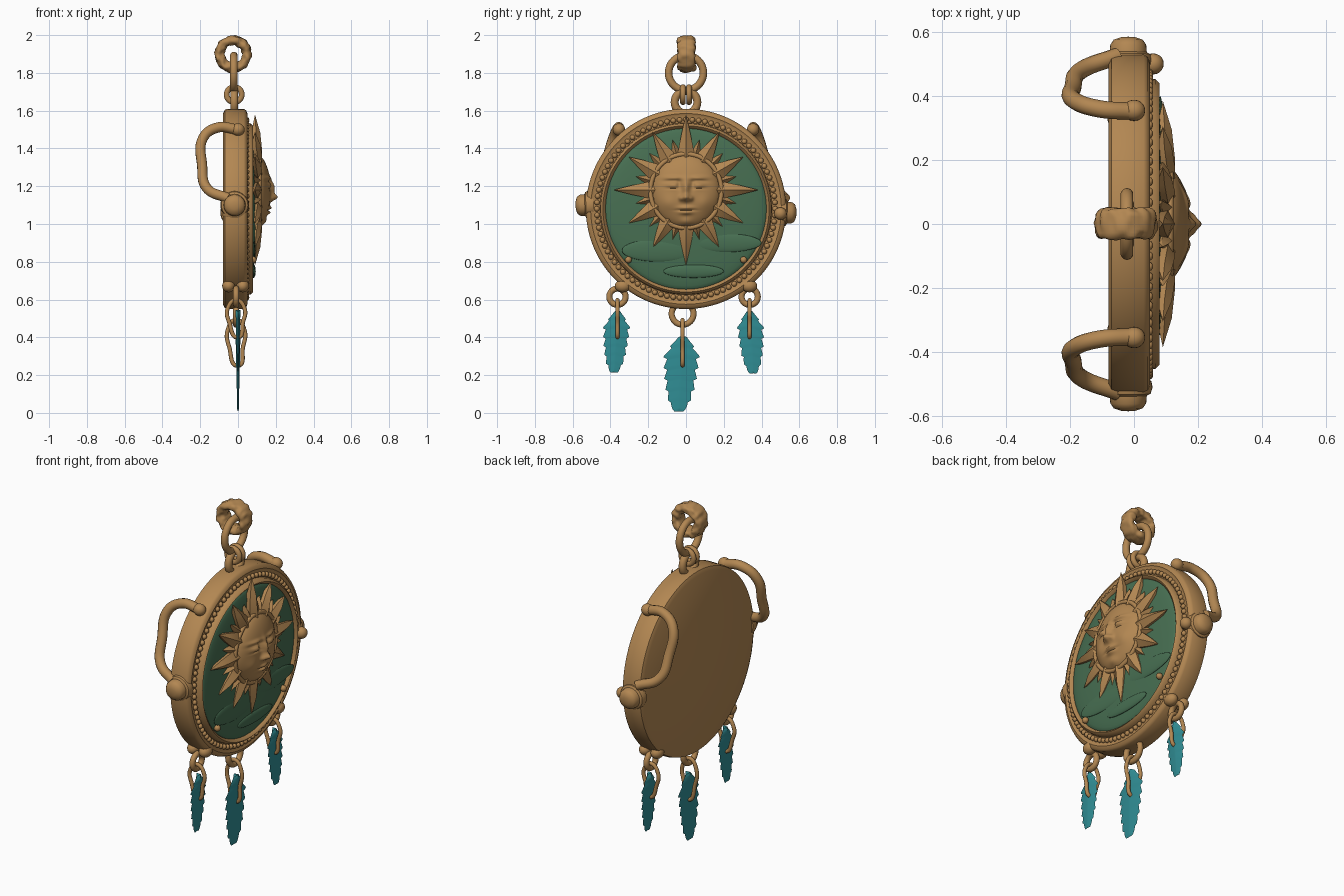
import bpy, bmesh, math
from math import sin, cos, pi, radians, exp, sqrt
from mathutils import Vector, noise

if "Cube" in bpy.data.objects:
    bpy.data.objects.remove(bpy.data.objects["Cube"])

CZ = 1.08           # height of the medallion centre
SUN_Z = 1.18        # height of the sun centre
AXIS_X = (0, pi / 2, 0)
AXIS_Y = (pi / 2, 0, 0)


def material(name, rgb):
    m = bpy.data.materials.new(name)
    m.use_nodes = True
    m.diffuse_color = (*rgb, 1)
    m.node_tree.nodes["Principled BSDF"].inputs["Base Color"].default_value = (*rgb, 1)
    return m


BRONZE = material("bronze", (0.45, 0.243, 0.085))
GREEN = material("green enamel", (0.064, 0.16, 0.085))
TEAL = material("teal feather", (0.03, 0.27, 0.30))


def finish(ob, name, mat, angle=40):
    ob.name = name
    ob.data.materials.clear()
    ob.data.materials.append(mat)
    bpy.ops.object.select_all(action="DESELECT")
    ob.select_set(True)
    bpy.context.view_layer.objects.active = ob
    bpy.ops.object.shade_smooth_by_angle(angle=radians(angle))
    return ob


def from_bmesh(bm, name, mat, angle=40):
    bmesh.ops.recalc_face_normals(bm, faces=bm.faces)
    me = bpy.data.meshes.new(name)
    bm.to_mesh(me)
    bm.free()
    ob = bpy.data.objects.new(name, me)
    bpy.context.collection.objects.link(ob)
    return finish(ob, name, mat, angle)


def lathe(name, profile, mat, origin=(0, 0, CZ), direction=(1, 0, 0), steps=96):
    """Spin (radius, height) points about a direction."""
    bm = bmesh.new()
    vs = [bm.verts.new((r, 0, h)) for r, h in profile]
    es = [bm.edges.new(p) for p in zip(vs, vs[1:])]
    bmesh.ops.spin(bm, geom=vs + es, cent=(0, 0, 0), axis=(0, 0, 1), angle=2 * pi, steps=steps)
    bmesh.ops.remove_doubles(bm, verts=bm.verts, dist=1e-4)
    turn = Vector((0, 0, 1)).rotation_difference(Vector(direction))
    for v in bm.verts:
        v.co = turn @ v.co + Vector(origin)
    return from_bmesh(bm, name, mat)


def ball(name, loc, scale, mat=BRONZE, seg=20):
    bpy.ops.mesh.primitive_uv_sphere_add(segments=seg, ring_count=seg // 2, location=loc)
    ob = bpy.context.object
    ob.scale = scale if isinstance(scale, tuple) else (scale,) * 3
    return finish(ob, name, mat, 80)


def ring(name, loc, major, minor, rot, seg=40):
    bpy.ops.mesh.primitive_torus_add(location=loc, rotation=rot, major_radius=major,
                                     minor_radius=minor, major_segments=seg, minor_segments=14)
    return finish(bpy.context.object, name, BRONZE, 80)


def tube(name, pts, radius, closed=False):
    cu = bpy.data.curves.new(name, "CURVE")
    cu.dimensions = "3D"
    cu.bevel_depth = radius
    cu.bevel_resolution = 4
    cu.use_fill_caps = True
    sp = cu.splines.new("BEZIER")
    sp.bezier_points.add(len(pts) - 1)
    for b, p in zip(sp.bezier_points, pts):
        b.co = p
        b.handle_left_type = b.handle_right_type = "AUTO"
    sp.use_cyclic_u = closed
    ob = bpy.data.objects.new(name, cu)
    bpy.context.collection.objects.link(ob)
    bpy.ops.object.select_all(action="DESELECT")
    ob.select_set(True)
    bpy.context.view_layer.objects.active = ob
    bpy.ops.object.convert(target="MESH")
    return finish(bpy.context.object, name, BRONZE, 60)


# Medallion case with raised rims
lathe("medallion_case", [(0, -.08), (.505, -.08), (.525, -.07), (.53, -.05), (.53, .03),
                         (.522, .043), (.505, .05), (.49, .043), (.455, .043), (.452, .068),
                         (.44, .08), (.428, .07), (.42, .045), (0, .045)], BRONZE)

# Domed enamel plate
lathe("enamel_dome", [(.428, .045)] + [(.428 * cos(a), .06 + .035 * sin(a)) for a in
                                      [i * pi / 20 for i in range(10)]] + [(0, .095)], GREEN)

# Low hills on the enamel
for y, z, w, h in [(.2, .9, .2, .05), (-.14, .86, .2, .06), (.04, .75, .16, .035)]:
    ball("enamel_hill", (.082, y, z), (.012, w, h), GREEN, 32)

# Bead ring, joined as one mesh
bm = bmesh.new()
for i in range(88):
    a = 2 * pi * i / 88
    geo = bmesh.ops.create_uvsphere(bm, u_segments=10, v_segments=6, radius=.0145)
    bmesh.ops.translate(bm, verts=geo["verts"], vec=(.046, .472 * cos(a), CZ + .472 * sin(a)))
from_bmesh(bm, "bead_ring", BRONZE, 80)

# Sun rays: ridged blades, long and short in turn
bm = bmesh.new()
for i in range(24):
    a = pi / 2 + i * pi / 12
    if i % 2:
        length, half, top = .275, .024, .118
    else:
        length, half, top = .345 + .055 * abs(sin(a)) ** 12 + .04 * abs(cos(a)) ** 12, .042, .128
    out, side = Vector((0, cos(a), sin(a))), Vector((0, -sin(a), cos(a)))
    mid = Vector((0, 0, SUN_Z))
    loops = []
    for r, w, ridge, low in [(.15, half * .8, top, .075), (.205, half, top, .075),
                             (.205 + (length - .205) * .5, half * .55, top - .01, .07)]:
        c = mid + out * r
        loops.append([bm.verts.new(c + s * w * side + Vector((x, 0, 0)))
                      for s, x in [(-1, low), (-1, ridge - .022), (0, ridge), (1, ridge - .022), (1, low)]])
    tip = bm.verts.new(mid + out * length + Vector((.09, 0, 0)))
    for p, q in zip(loops, loops[1:]):
        for k in range(5):
            bm.faces.new((p[k], p[k - 1], q[k - 1], q[k]))
    for k in range(5):
        bm.faces.new((loops[-1][k], loops[-1][k - 1], tip))
    bm.faces.new(loops[0])
from_bmesh(bm, "sun_rays", BRONZE, 25)

# Sun face: a flattened ball sculpted with soft bumps (y, z, width, height, depth)
BUMPS = [(0, 1.19, .017, .045, .022), (0, 1.14, .024, .018, .033), (0, 1.085, .036, .010, .014),
         (0, 1.06, .030, .010, .014), (0, 1.073, .045, .004, -.010), (0, 1.01, .035, .022, .010)]
for s in (-1, 1):
    BUMPS += [(s * .07, 1.205, .030, .017, .010), (s * .07, 1.189, .036, .004, -.008),
              (s * .07, 1.245, .045, .009, .010), (s * .07, 1.226, .045, .007, -.008),
              (s * .028, 1.135, .011, .012, .012), (s * .095, 1.11, .04, .04, .008),
              (s * .036, 1.21, .012, .022, -.010)]
bm = bmesh.new()
bmesh.ops.create_icosphere(bm, subdivisions=6, radius=1)
for v in bm.verts:
    x, y, z = v.co.x * .083, v.co.y * .183, SUN_Z - .005 + v.co.z * .198
    if x > 0:
        x += min(1, x / .03) * sum(d * exp(-((y - by) / w) ** 2 - ((z - bz) / h) ** 2)
                                   for by, bz, w, h, d in BUMPS)
    v.co = (.09 + x, y, z)
from_bmesh(bm, "sun_face", BRONZE, 80)
ob = ring("face_border", (.112, 0, SUN_Z - .005), .188, .012, AXIS_X, 72)
ob.scale = (1.04, 1, 1)

# Fittings mirrored on both sides of the medallion
for s in (-1, 1):
    tube("side_handle", [(.0, s * .352, 1.50), (-.11, s * .36, 1.51), (-.185, s * .385, 1.455),
                         (-.19, s * .43, 1.31), (-.165, s * .48, 1.19), (-.05, s * .525, 1.135)], .027)
    ball("handle_root", (0, s * .355, 1.50), (.035, .033, .033))
    kz = 1.08 - s * .02
    lathe("side_knob", [(0, -.04), (.072, -.04), (.076, -.02), (.07, 0), (.058, .006),
                        (.056, .03), (.045, .046), (.02, .054), (0, .055)], BRONZE,
          (-.018, s * .53, kz), (0, s, -.04), 32)
    ball("rim_stud", (.055 * s + .005, s * .5, 1.055), .033)
    ball("inner_stud", (.08, s * .305, .81), .018)
    for x in (-.05, .025):
        ball("lower_lug", (x, s * .335, .672), (.034, .042, .034))

# Suspension loop, links and nugget bail
ring("top_loop", (-.02, 0, 1.645), .06, .021, AXIS_X)
for s in (-1, 1):
    ring("small_link", (-.02, s * .016, 1.685), .04, .015, AXIS_Y)
ring("large_link", (-.022, 0, 1.80), .092, .02, AXIS_X, 56)
bm = bmesh.new()
grid = []
for i in range(72):
    a = 2 * pi * i / 72
    row = []
    for j in range(24):
        b = 2 * pi * j / 24
        p = Vector(((.072 + .025 * cos(b)) * cos(a), .052 * sin(b) / sqrt(abs(sin(b)) + .25),
                    (.072 + .025 * cos(b)) * sin(a)))
        n = Vector((cos(b) * cos(a), sin(b), cos(b) * sin(a)))
        row.append(bm.verts.new(p + n * .010 * noise.noise(p * 38) + Vector((-.026, .003, 1.9))))
    grid.append(row)
for i in range(72):
    for j in range(24):
        bm.faces.new((grid[i - 1][j - 1], grid[i][j - 1], grid[i][j], grid[i - 1][j]))
from_bmesh(bm, "nugget_bail", BRONZE, 60)


def feather(y, top, tip, half, lean):
    """Serrated blade with a raised spine on both faces."""
    bm = bmesh.new()
    rows, teeth, n = [], 7, 42
    for i in range(n):
        t = i / n
        saw = 1 - .24 * (1 - (t * teeth) % 1)
        w = half * min(1, .3 + 3 * t) * sqrt(max(0, 1 - t ** 2.6)) * saw * 1.08
        c, z = y + lean * t, top + (tip - top) * t
        d = .013 * (1 - .7 * t)
        rows.append([bm.verts.new(p) for p in
                     ((0, c - w, z - .01), (d, c - w * .1, z), (d, c + w * .1, z),
                      (0, c + w, z - .01), (-d, c + w * .1, z), (-d, c - w * .1, z))])
    end = bm.verts.new((0, y + lean, tip))
    for p, q in zip(rows, rows[1:]):
        for k in range(6):
            bm.faces.new((p[k], p[k - 1], q[k - 1], q[k]))
    for k in range(6):
        bm.faces.new((rows[-1][k], rows[-1][k - 1], end))
    bm.faces.new(rows[0])
    from_bmesh(bm, "feather", TEAL, 25)


def feather_charm(y, ring_z, ring_r, bail_low, top, tip, half, lean):
    ring("charm_ring", (-.01, y, ring_z), ring_r, .016, AXIS_X)
    high = ring_z - ring_r + .025
    drop = high - bail_low
    tube("charm_bail", [(-.01, y, high), (.036, y, high - drop * .25), (.026, y, high - drop * .6),
                        (0, y, bail_low), (-.046, y, high - drop * .6),
                        (-.056, y, high - drop * .25)], .011, True)
    feather(y, top, tip, half, lean)


feather_charm(-.363, .615, .043, .40, .545, .215, .07, -.018)
feather_charm(.337, .615, .043, .40, .545, .21, .07, .018)
feather_charm(-.018, .525, .058, .25, .41, .008, .094, -.02)
